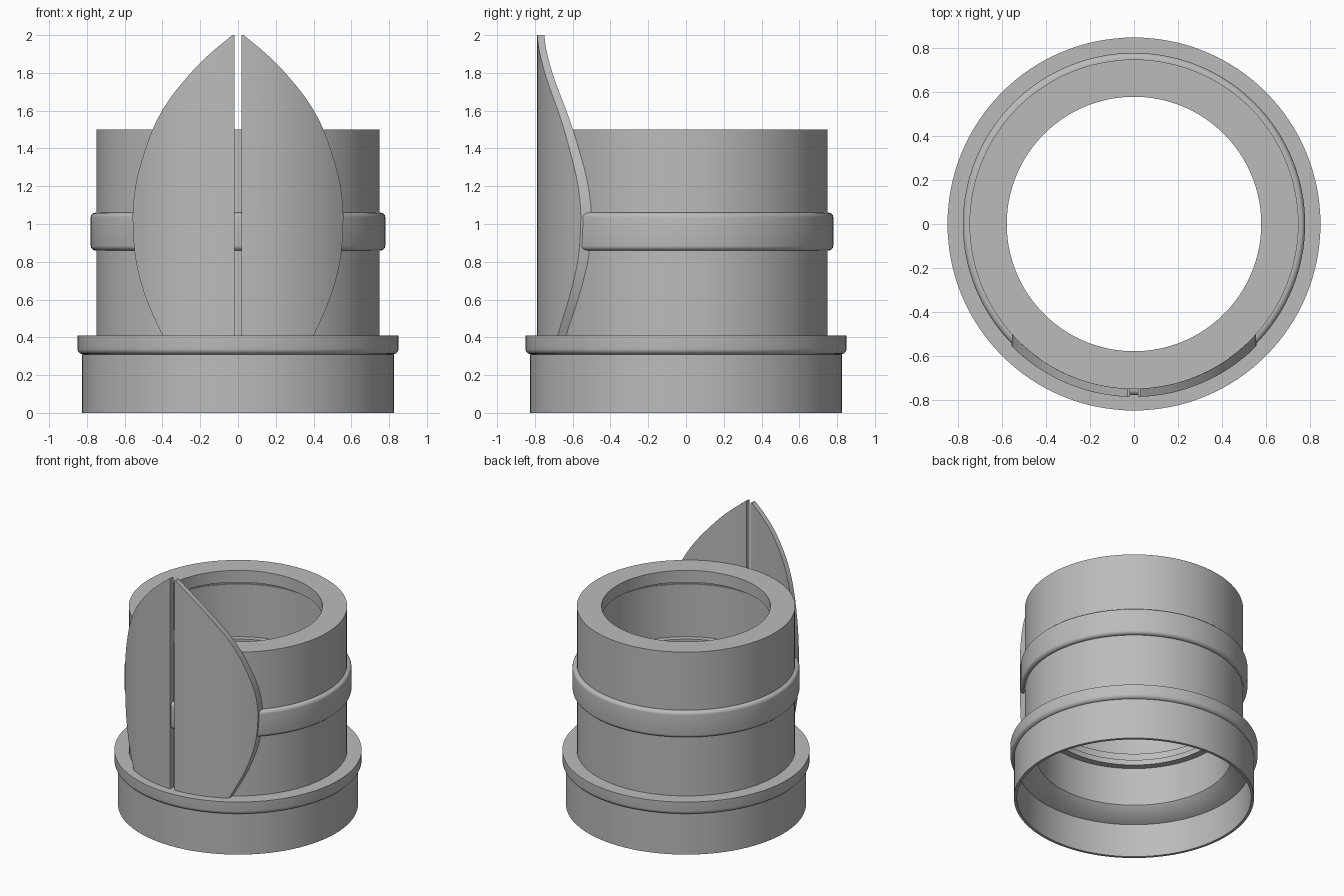
import bpy, bmesh, math

cube = bpy.data.objects.get("Cube")
if cube:
    bpy.data.objects.remove(cube, do_unlink=True)

grey = bpy.data.materials.new("plain grey")
grey.use_nodes = True
COLOR = (0.5, 0.5, 0.5, 1)
grey.diffuse_color = COLOR
grey.node_tree.nodes["Principled BSDF"].inputs["Base Color"].default_value = COLOR

SEGMENTS = 128


def finish(bm, name):
    """Turn a bmesh into a shaded, coloured object."""
    bmesh.ops.recalc_face_normals(bm, faces=bm.faces)
    mesh = bpy.data.meshes.new(name)
    bm.to_mesh(mesh)
    bm.free()
    obj = bpy.data.objects.new(name, mesh)
    bpy.context.collection.objects.link(obj)
    mesh.materials.append(grey)
    bpy.ops.object.select_all(action='DESELECT')
    obj.select_set(True)
    bpy.context.view_layer.objects.active = obj
    bpy.ops.object.shade_smooth_by_angle(angle=math.radians(30))
    return obj


def lathe(name, profile):
    """Revolve a closed (radius, height) profile around z."""
    bm = bmesh.new()
    rings = []
    for i in range(SEGMENTS):
        a = math.tau * i / SEGMENTS
        rings.append([bm.verts.new((r * math.cos(a), r * math.sin(a), z)) for r, z in profile])
    n = len(profile)
    for i in range(SEGMENTS):
        p, q = rings[i], rings[(i + 1) % SEGMENTS]
        for j in range(n):
            k = (j + 1) % n
            bm.faces.new((p[j], q[j], q[k], p[k]))
    return finish(bm, name)


def fillet(r, z, size, start):
    """Quarter-circle corner points, counter-clockwise from start degrees."""
    return [(r + size * math.cos(math.radians(start + t)),
             z + size * math.sin(math.radians(start + t))) for t in range(0, 91, 18)]


# Socket, flange and sleeve with a stepped bore
outside = [(0.805, 0), (0.825, 0), (0.825, 0.31)] + fillet(0.82, 0.34, 0.03, -90) \
    + [(0.85, 0.41), (0.75, 0.41), (0.75, 1.5)]
lip = [(0.58, 1.5), (0.58, 1.41), (0.67, 1.41), (0.67, 1.36), (0.66, 1.36)]
seal_seat = [(0.66, 0.96), (0.62, 0.96), (0.62, 0.9), (0.7, 0.9), (0.7, 0.72),
             (0.64, 0.72), (0.64, 0.66), (0.62, 0.66), (0.62, 0.62), (0.67, 0.62)]
shoulder = [(0.67, 0.33), (0.72, 0.28), (0.8, 0.25)]
lathe("sleeve_body", outside + lip + seal_seat + shoulder)

# Rounded band around the sleeve
lathe("middle_band", [(0.74, 0.86)] + fillet(0.755, 0.885, 0.025, -90)
      + fillet(0.755, 1.035, 0.025, 0) + [(0.74, 1.06)])

# Half width of the curved front plate at chosen heights
OUTLINE = [(0.41, 0.40), (0.6, 0.485), (0.8, 0.54), (1.0, 0.557), (1.15, 0.55), (1.3, 0.52),
           (1.5, 0.452), (1.65, 0.37), (1.8, 0.25), (1.9, 0.15), (2.0, 0.03)]
SLIT = 0.018


def smooth_outline(steps=5):
    """Catmull-Rom points through the outline."""
    pts = [OUTLINE[0]] + OUTLINE + [OUTLINE[-1]]
    result = []
    for a, b, c, d in zip(pts, pts[1:], pts[2:], pts[3:]):
        for s in range(steps):
            t = s / steps
            result.append(tuple(0.5 * (2 * q + (r - p) * t + (2 * p - 5 * q + 4 * r - w) * t * t
                                       + (3 * q - p - 3 * r + w) * t ** 3)
                                for p, q, r, w in zip(a, b, c, d)))
    return result + [OUTLINE[-1]]


def front_plate(name, side):
    """One half of the curved plate, wrapped on the sleeve."""
    bm = bmesh.new()
    cols, rows = 16, smooth_outline()
    loops = []
    for z, half in rows:
        xs = [SLIT + (half - SLIT) * i / cols for i in range(cols + 1)]
        outer = [bm.verts.new((side * x, -math.sqrt(0.788 ** 2 - x * x), z)) for x in xs]
        inner = [bm.verts.new((side * x, -math.sqrt(0.75 ** 2 - x * x), z)) for x in xs]
        loops.append(outer + inner[::-1])
    n = len(loops[0])
    for p, q in zip(loops, loops[1:]):
        for j in range(n):
            k = (j + 1) % n
            bm.faces.new((p[j], p[k], q[k], q[j]))
    for end in (loops[0], loops[-1]):
        for j in range(cols):
            bm.faces.new((end[j], end[j + 1], end[n - 2 - j], end[n - 1 - j]))
    return finish(bm, name)


front_plate("left_front_plate", 1)
front_plate("right_front_plate", -1)
